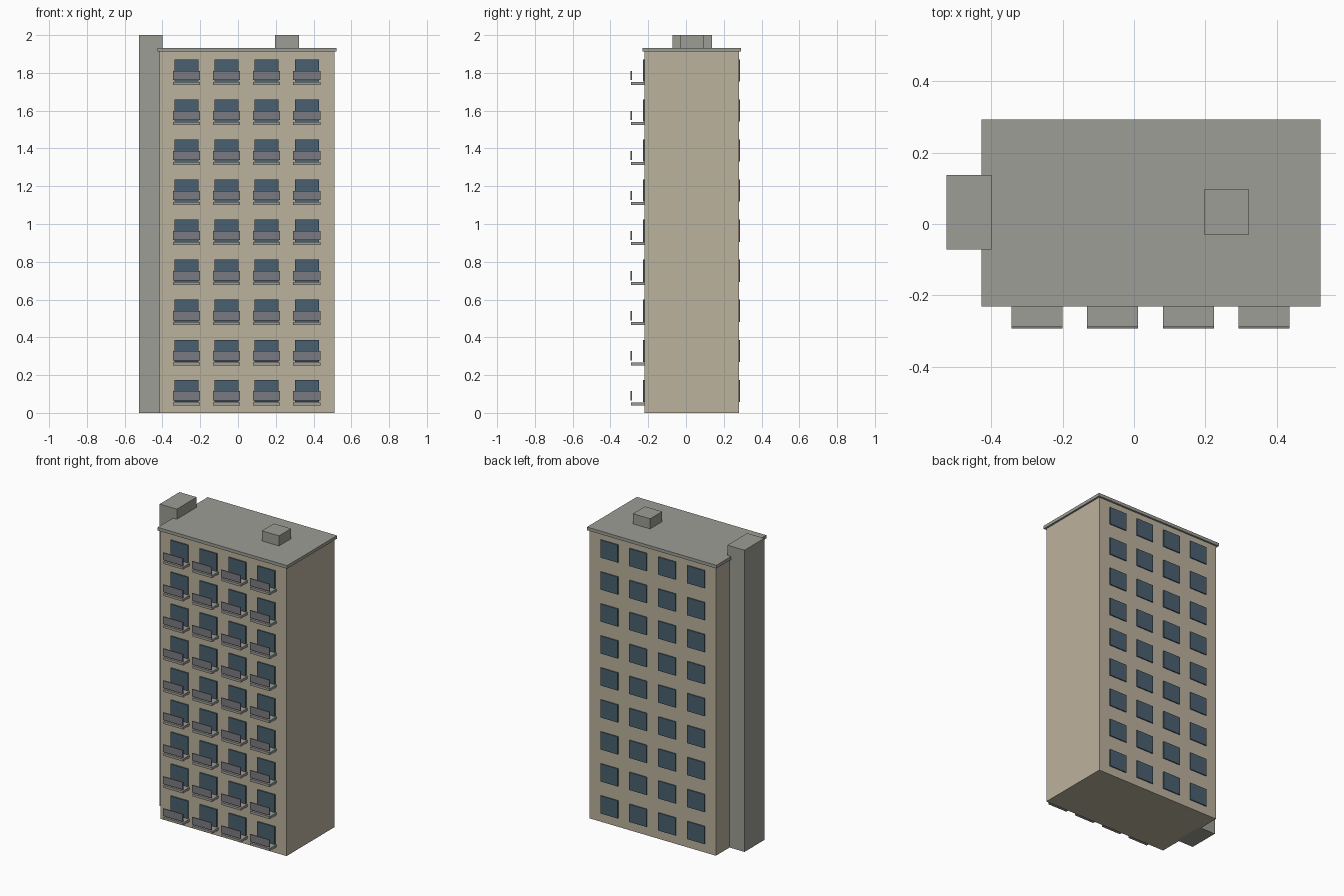
import bpy

if "Cube" in bpy.data.objects:
    bpy.data.objects.remove(bpy.data.objects["Cube"])


def material(name, rgb):
    # sRGB 0-255 to linear
    lin = [(c / 255 / 12.92) if c < 10 else ((c / 255 + 0.055) / 1.055) ** 2.4 for c in rgb]
    m = bpy.data.materials.new(name)
    m.diffuse_color = (*lin, 1)
    m.use_nodes = True
    m.node_tree.nodes["Principled BSDF"].inputs["Base Color"].default_value = m.diffuse_color
    return m


WALL = material("beige wall", (188, 178, 158))
CONCRETE = material("grey concrete", (157, 157, 150))
GLASS = material("blue glass", (74, 96, 112))
PANEL = material("balcony panel grey", (122, 122, 130))


def box(name, x, y, z, mat):
    """Box from (min, max) ranges on each axis."""
    verts = [(a, b, c) for a in x for b in y for c in z]
    faces = [(0, 1, 3, 2), (4, 6, 7, 5), (0, 4, 5, 1),
             (2, 3, 7, 6), (0, 2, 6, 4), (1, 5, 7, 3)]
    me = bpy.data.meshes.new(name)
    me.from_pydata(verts, [], faces)
    me.materials.append(mat)
    ob = bpy.data.objects.new(name, me)
    bpy.context.collection.objects.link(ob)
    return ob


FRONT, BACK = -0.22, 0.28
FLOORS, BAYS, PITCH = 9, 4, 0.212

# Main block, roof slab, stair tower and roof hut
box("main_block", (-0.415, 0.51), (FRONT, BACK), (0, 1.912), WALL)
box("roof_slab", (-0.427, 0.522), (-0.231, 0.292), (1.912, 1.933), CONCRETE)
box("stair_tower", (-0.525, -0.399), (-0.071, 0.137), (0, 2.0), CONCRETE)
box("roof_hut", (0.196, 0.322), (-0.03, 0.096), (1.933, 2.0), CONCRETE)

# Windows on both long sides, balconies on the front
for floor in range(FLOORS):
    z = floor * PITCH
    for bay in range(BAYS):
        x = -0.272 + bay * PITCH
        tag = f"{floor + 1}_{bay + 1}"
        wx, wz = (x - 0.0635, x + 0.0635), (z + 0.058, z + 0.175)
        box("front_window_" + tag, wx, (FRONT - 0.008, FRONT + 0.001), wz, GLASS)
        box("back_window_" + tag, wx, (BACK - 0.001, BACK + 0.007), wz, GLASS)
        bx = (x - 0.0715, x + 0.0715)
        box("balcony_slab_" + tag, bx, (-0.29, FRONT + 0.001), (z + 0.04, z + 0.056), CONCRETE)
        box("balcony_panel_" + tag, bx, (-0.293, -0.287), (z + 0.066, z + 0.115), PANEL)
